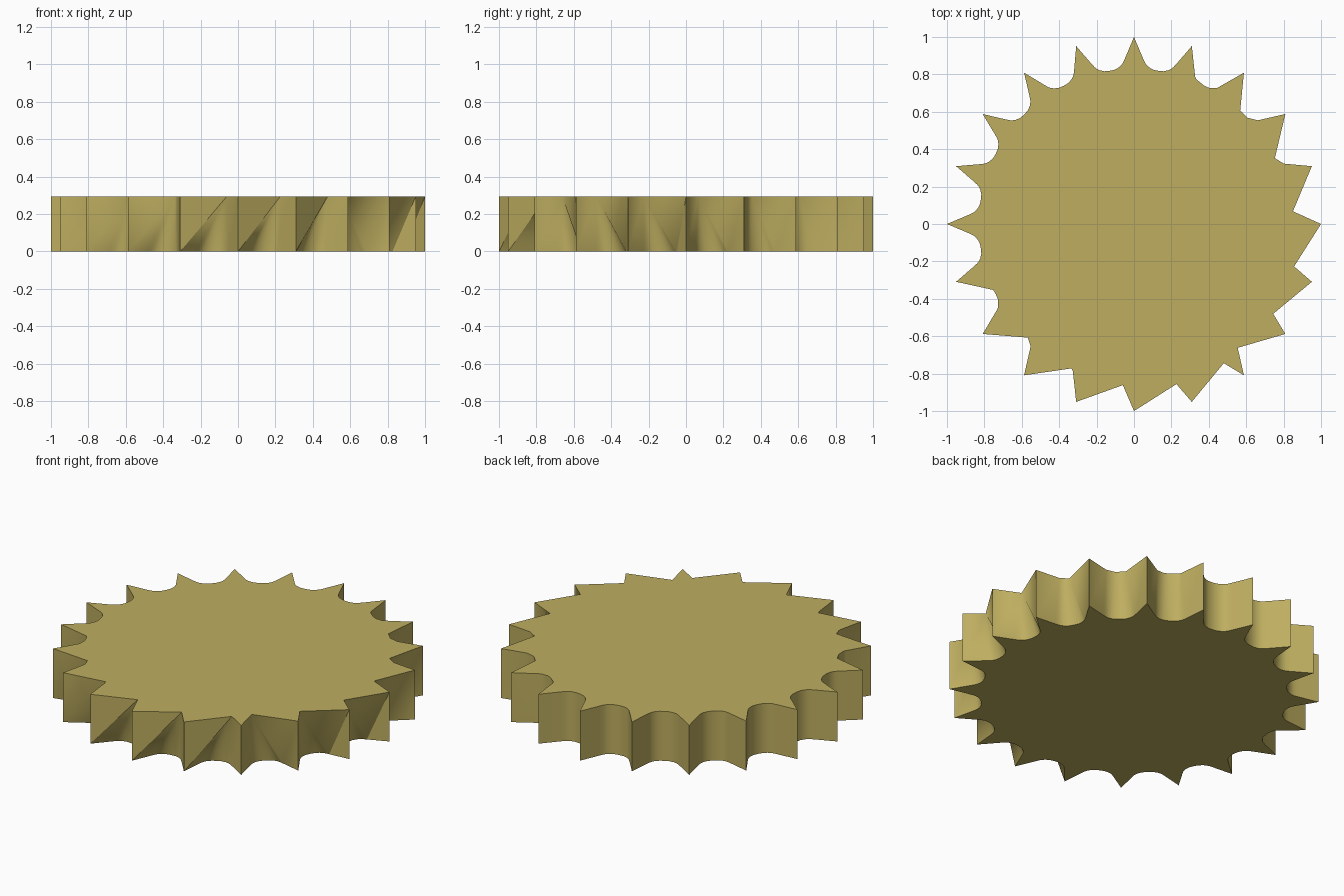
import bpy, bmesh, math

if "Cube" in bpy.data.objects:
    bpy.data.objects.remove(bpy.data.objects["Cube"])

HEIGHT = 0.295
TEETH = 20

# Half profile of one rounded notch: (sideways offset, radius)
half = [(0.09, 0.881), (0.076, 0.860), (0.066, 0.850), (0.052, 0.840), (0.028, 0.831)]
notch = [(-t, r) for t, r in half] + [(0.0, 0.829)] + [(t, r) for t, r in reversed(half)]

# Notch points kept on the top rim; unlisted notches keep the full curve
top_kept = {0: [2], 1: [1, 4], 2: [1, 4, 6], 3: [2, 4, 5, 7, 8],
            11: [4, 5, 6, 8, 9], 12: [6, 8, 9], 13: [7, 8], 14: [9],
            15: [10], 16: [10], 17: [1], 18: [0], 19: [0]}

brass = bpy.data.materials.new("brass")
brass.diffuse_color = (0.515, 0.423, 0.117, 1)
brass.use_nodes = True
brass.node_tree.nodes["Principled BSDF"].inputs["Base Color"].default_value = brass.diffuse_color

bm = bmesh.new()
bottom, top = [], []
for k in range(TEETH):
    # Tooth tip
    a = 2 * math.pi * k / TEETH
    bottom.append(bm.verts.new((math.cos(a), math.sin(a), 0)))
    top.append(bm.verts.new((math.cos(a), math.sin(a), HEIGHT)))
    # Notch: round below, simplified above
    m = a + math.pi / TEETH
    c, s = math.cos(m), math.sin(m)
    pts = [(r * c - t * s, r * s + t * c) for t, r in notch]
    kept = top_kept.get(k, list(range(len(pts))))
    upper = {i: bm.verts.new((*pts[i], HEIGHT)) for i in kept}
    for i, p in enumerate(pts):
        bottom.append(bm.verts.new((*p, 0)))
        top.append(upper[min(kept, key=lambda j: abs(j - i))])

# Side walls
n = len(bottom)
for i in range(n):
    j = (i + 1) % n
    if top[i] is top[j]:
        bm.faces.new((bottom[i], bottom[j], top[i]))
    else:
        bm.faces.new((bottom[i], bottom[j], top[j]))
        bm.faces.new((bottom[i], top[j], top[i]))

# Flat top and bottom
bm.faces.new(list(dict.fromkeys(top)))
bm.faces.new(bottom[::-1])
bmesh.ops.recalc_face_normals(bm, faces=bm.faces[:])

mesh = bpy.data.meshes.new("toothed_disc")
bm.to_mesh(mesh)
bm.free()
mesh.materials.append(brass)
disc = bpy.data.objects.new("toothed_disc", mesh)
bpy.context.collection.objects.link(disc)
bpy.context.view_layer.objects.active = disc
disc.select_set(True)
bpy.ops.object.shade_smooth_by_angle(angle=math.radians(35))
